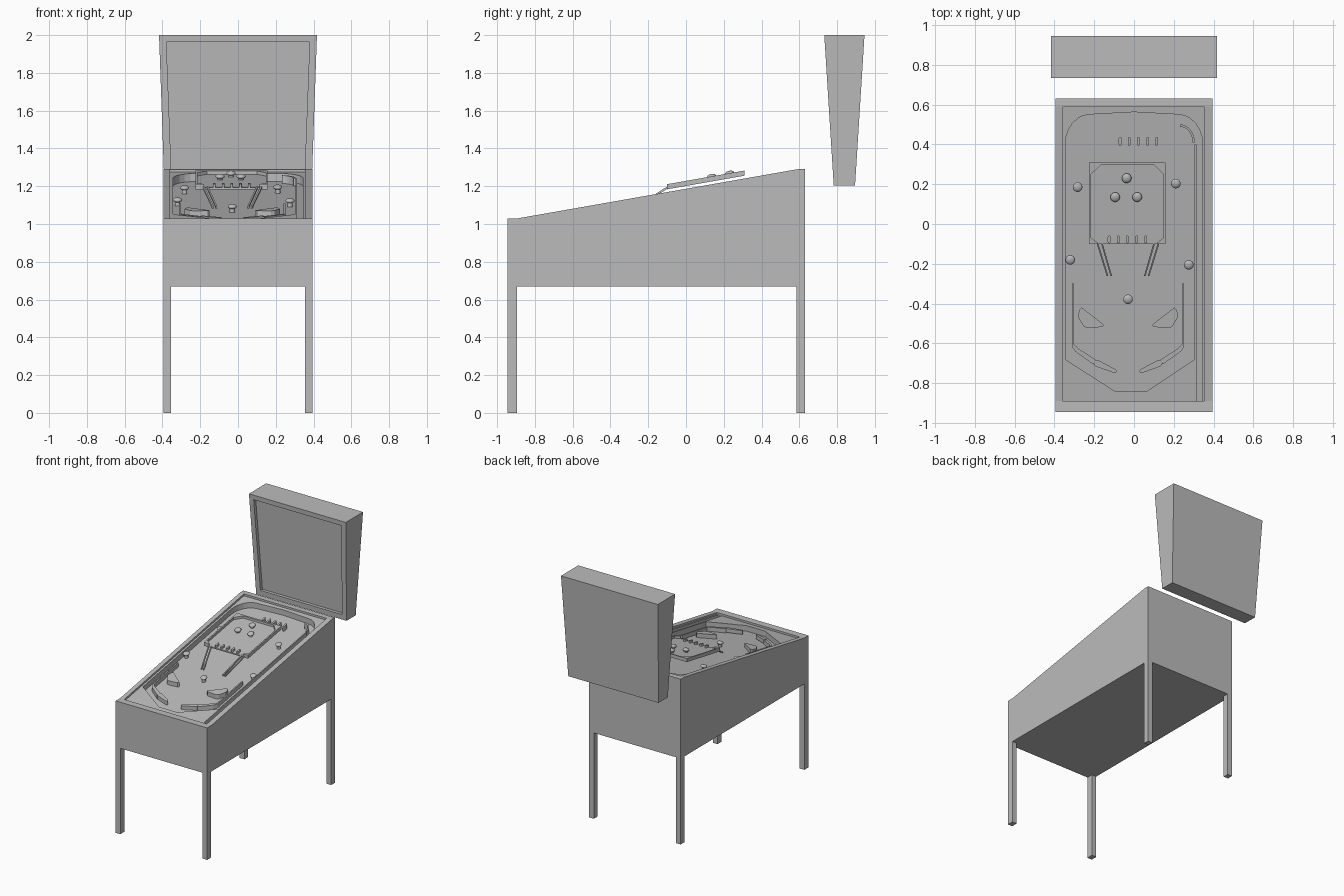
import bpy, bmesh, math
from mathutils import Vector

if "Cube" in bpy.data.objects:
    bpy.data.objects.remove(bpy.data.objects["Cube"])

grey = bpy.data.materials.new("plain grey")
grey.diffuse_color = (0.5, 0.5, 0.5, 1)
grey.use_nodes = True
grey.node_tree.nodes["Principled BSDF"].inputs["Base Color"].default_value = grey.diffuse_color
MID = -0.03  # symmetry line of the play area


def slope(y):
    """Height of the cabinet's sloping top edge."""
    return 1.03 + 0.1757 * (y + 0.89)


def finish(name, bm, smooth=False):
    bmesh.ops.recalc_face_normals(bm, faces=bm.faces)
    me = bpy.data.meshes.new(name)
    bm.to_mesh(me)
    bm.free()
    me.materials.append(grey)
    ob = bpy.data.objects.new(name, me)
    bpy.context.collection.objects.link(ob)
    if smooth:
        bpy.context.view_layer.objects.active = ob
        ob.select_set(True)
        bpy.ops.object.shade_smooth_by_angle(angle=math.radians(35))
        ob.select_set(False)
    return ob


def loft(name, low, high, smooth=False):
    """Solid between two matching loops of points."""
    bm = bmesh.new()
    a = [bm.verts.new(p) for p in low]
    b = [bm.verts.new(p) for p in high]
    bm.faces.new(a)
    bm.faces.new(b)
    for i in range(len(a)):
        j = (i + 1) % len(a)
        bm.faces.new((a[i], a[j], b[j], b[i]))
    return finish(name, bm, smooth)


def slab(name, pts, lo, hi, smooth=False):
    """Plate parallel to the sloping top, offsets measured from it."""
    return loft(name, [(x, y, slope(y) + lo) for x, y in pts],
                [(x, y, slope(y) + hi) for x, y in pts], smooth)


def rect(x0, x1, y0, y1):
    return [(x0, y0), (x1, y0), (x1, y1), (x0, y1)]


def box(name, x0, x1, y0, y1, z0, z1):
    r = rect(x0, x1, y0, y1)
    return loft(name, [(x, y, z0) for x, y in r], [(x, y, z1) for x, y in r])


def cut(ob, cutter):
    """Subtract the cutter and keep the result."""
    m = ob.modifiers.new("cut", "BOOLEAN")
    m.operation, m.solver, m.object = "DIFFERENCE", "EXACT", cutter
    bpy.context.view_layer.objects.active = ob
    bpy.ops.object.modifier_apply(modifier="cut")
    bpy.data.objects.remove(cutter)


def capsule(a, b, ra, rb, n=6):
    """Outline of a rounded bar from a to b with end radii ra and rb."""
    a, b = Vector(a), Vector(b)
    t = math.atan2(b.y - a.y, b.x - a.x)
    pts = []
    for c, r, start in ((b, rb, t - math.pi / 2), (a, ra, t + math.pi / 2)):
        for i in range(n + 1):
            w = start + math.pi * i / n
            pts.append((c.x + r * math.cos(w), c.y + r * math.sin(w)))
    return pts


def mirrored(pts):
    return [(2 * MID - x, y) for x, y in pts]


# cabinet: side profile extruded across, then hollowed in two steps
side = [(-0.945, 0.67), (0.63, 0.67), (0.63, 1.29), (0.59, 1.29), (-0.89, 1.03), (-0.945, 1.03)]
cabinet = loft("cabinet", [(-0.395, y, z) for y, z in side], [(0.395, y, z) for y, z in side])
cut(cabinet, slab("glass_cutter", rect(-0.36, 0.355, -0.89, 0.587), -0.015, 0.4))
arch = [(0.345 - 0.125 * (1 - math.cos(a)), 0.4 + 0.15 * math.sin(a))
        for a in (math.pi / 2 * i / 6 for i in range(7))]
field = ([(0.345, -0.888), (0.313, -0.888), (0.313, 0.4), (0.305, 0.4), (0.305, -0.68),
          (0.065, -0.84), (-0.095, -0.84), (-0.345, -0.68)]
         + [(-x, y) for x, y in arch] + [(0, 0.562)] + arch[::-1])
cut(cabinet, slab("playfield_cutter", field, -0.058, 0.4))

# legs
for sx, xs in (("left", (-0.395, -0.355)), ("right", (0.355, 0.395))):
    for sy, ys in (("front", (-0.945, -0.895)), ("back", (0.585, 0.63))):
        box(f"{sy}_{sx}_leg", *xs, *ys, 0, 0.67)

# tapered back box with a recessed front panel
lo, hi = rect(-0.39, 0.39, 0.782, 0.895), rect(-0.418, 0.418, 0.732, 0.945)
back_box = loft("back_box", [(x, y, 1.205) for x, y in lo], [(x, y, 2.0) for x, y in hi])
frame = [(-0.352, 1.245), (0.352, 1.245), (0.379, 1.963), (-0.379, 1.963)]


def front_y(z):
    return 0.782 - 0.05 * (z - 1.205) / 0.795


cut(back_box, loft("panel_cutter", [(x, front_y(z) - 0.1, z) for x, z in frame],
                   [(x, front_y(z) + 0.025, z) for x, z in frame]))

# raised upper platform with a shallow tray, open to the front
platform = slab("upper_platform", rect(-0.225, 0.157, -0.1, 0.31), 0.015, 0.042)
tray = [(-0.18, -0.12), (0.115, -0.12), (0.115, -0.095), (0.147, -0.07), (0.147, 0.25),
        (0.1, 0.298), (-0.165, 0.298), (-0.215, 0.25), (-0.215, -0.07), (-0.18, -0.095)]
cut(platform, slab("tray_cutter", tray, 0.024, 0.2))


def bumper(name, x, y, base, top):
    """Short post with a flattened round cap."""
    bm = bmesh.new()
    z = slope(y)
    h = 0.013
    ret = bmesh.ops.create_uvsphere(bm, u_segments=20, v_segments=10, radius=0.024)
    for v in ret["verts"]:
        v.co = Vector((x + v.co.x, y + v.co.y, z + top - h + v.co.z * h / 0.024 + 0.1757 * v.co.y))
    ret = bmesh.ops.create_cone(bm, cap_ends=True, segments=16, radius1=0.014, radius2=0.014,
                                depth=top - h - base)
    for v in ret["verts"]:
        v.co += Vector((x, y, z + (top - h + base) / 2))
    return finish(name, bm, True)


for i, (x, y) in enumerate([(-0.283, 0.185), (0.21, 0.203), (-0.32, -0.18), (0.275, -0.205), (MID, -0.378)]):
    bumper(f"field_bumper_{i}", x, y, -0.06, -0.014)
for i, (x, y) in enumerate([(-0.037, 0.23), (-0.095, 0.135), (0.016, 0.135)]):
    bumper(f"platform_bumper_{i}", x, y, 0.022, 0.055)

# rows of lane dividers
for i in range(5):
    x = -0.07 + 0.046 * i
    slab(f"top_lane_divider_{i}", capsule((x, 0.4), (x, 0.43), 0.007, 0.007), -0.06, -0.02, True)
    x = -0.125 + 0.046 * i
    slab(f"platform_lane_divider_{i}", capsule((x, -0.09), (x, -0.065), 0.007, 0.007), 0.022, 0.042, True)

# curved gate at the end of the shooter lane
outer = [(0.232 + 0.073 * math.sin(a), 0.41 + 0.09 * math.cos(a))
         for a in (math.pi / 2 * i / 8 for i in range(9))]
inner = [(0.232 + 0.062 * math.sin(a), 0.41 + 0.078 * math.cos(a))
         for a in (math.pi / 2 * i / 8 for i in range(9))]
slab("lane_gate", outer + inner[::-1], -0.06, -0.016, True)

# paired parts: slingshots, guides, flippers and ramp rails
sling = [(-0.262, -0.42), (-0.275, -0.432), (-0.282, -0.465), (-0.252, -0.515),
         (-0.235, -0.523), (-0.16, -0.517), (-0.15, -0.508), (-0.158, -0.5)]
guide = [(-0.312, -0.3), (-0.312, -0.615), (-0.295, -0.64), (-0.205, -0.705), (-0.193, -0.682),
         (-0.28, -0.625), (-0.302, -0.603), (-0.302, -0.3)]
flipper = capsule((-0.185, -0.7), (-0.098, -0.738), 0.017, 0.01)
for tag, f in (("left", lambda p: p), ("right", mirrored)):
    slab(f"{tag}_slingshot", f(sling), -0.06, -0.025)
    slab(f"{tag}_lane_guide", f(guide), -0.06, -0.025)
    slab(f"{tag}_flipper", f(flipper), -0.052, -0.022, True)
    for k, (xa, xb) in enumerate(((-0.187, -0.137), (-0.165, -0.118))):
        top = f([(xa, -0.098), (xa + 0.008, -0.098)])
        end = f([(xb, -0.262), (xb + 0.008, -0.262)])
        up = [(x, y, slope(y) + 0.03) for x, y in top]
        dn = [(x, y, slope(y) - 0.045) for x, y in end]
        ring = [up[0], up[1], dn[1], dn[0]]
        loft(f"{tag}_ramp_rail_{k}", [(x, y, z - 0.012) for x, y, z in ring], ring)
